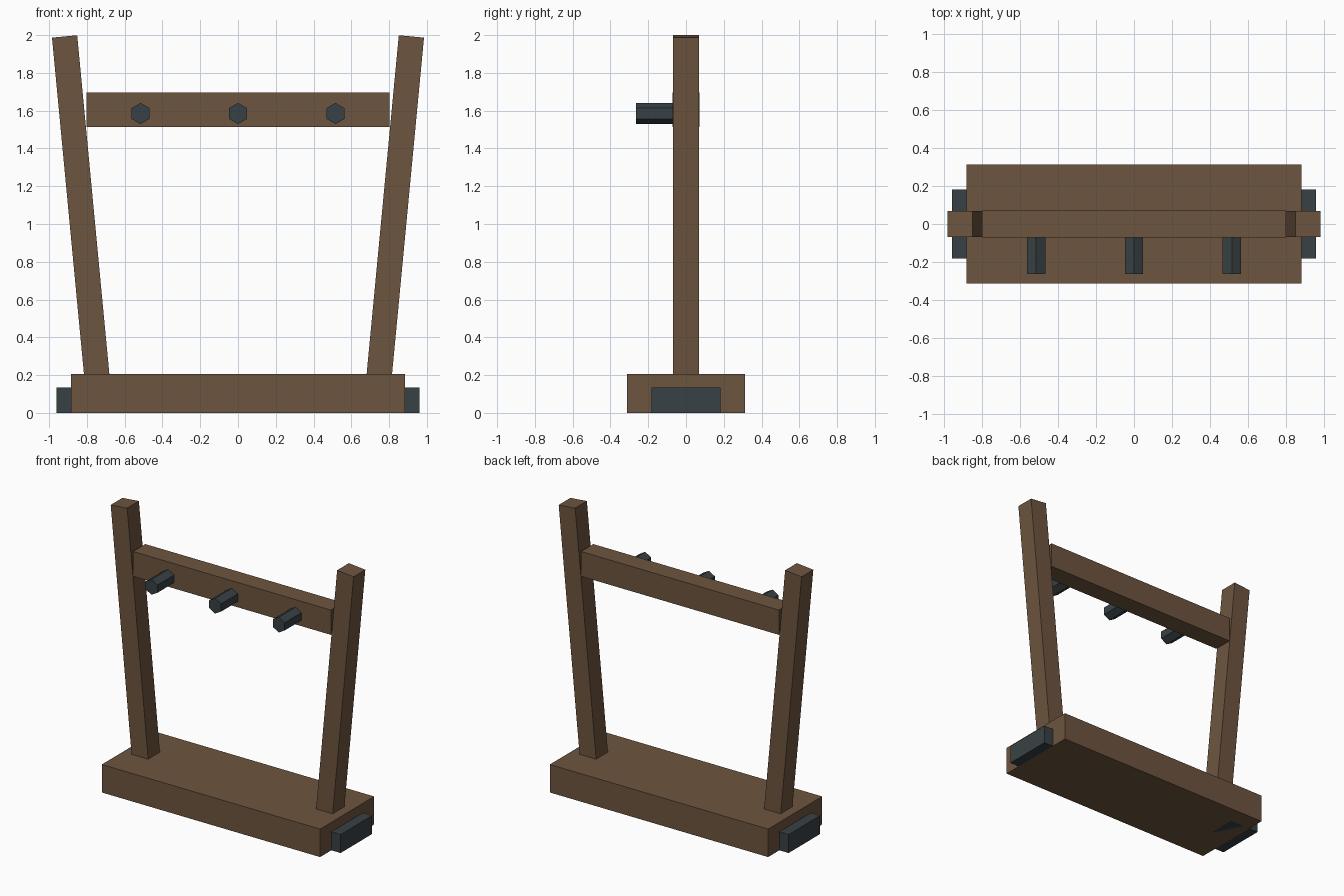
import bpy, math
from mathutils import Vector

if "Cube" in bpy.data.objects:
    bpy.data.objects.remove(bpy.data.objects["Cube"])


def material(name, color):
    m = bpy.data.materials.new(name)
    m.diffuse_color = (*color, 1)
    m.use_nodes = True
    m.node_tree.nodes["Principled BSDF"].inputs["Base Color"].default_value = m.diffuse_color
    return m


wood = material("wood", (0.155, 0.09, 0.05))
iron = material("iron", (0.04, 0.053, 0.058))


def box(name, center, size, mat, tilt=0):
    bpy.ops.mesh.primitive_cube_add(size=1, location=center)
    o = bpy.context.object
    o.name = name
    o.scale = size
    o.rotation_euler.y = tilt
    o.data.materials.append(mat)
    return o


# Base plank and crossbar
box("base", (0, 0, 0.1025), (1.77, 0.626, 0.205), wood)
box("crossbar", (0, 0, 1.605), (1.604, 0.142, 0.182), wood)

for s, side in ((-1, "left"), (1, "right")):
    # End foot, sunk into the base
    box(side + "_foot", (s * 0.84, 0, 0.0675), (0.24, 0.366, 0.135), iron)
    # Post leaning outward
    bottom, top = Vector((s * 0.743, 0, 0.15)), Vector((s * 0.918, 0, 1.993))
    d = top - bottom
    box(side + "_post", (bottom + top) / 2, (0.134, 0.136, d.length), wood,
        math.atan2(d.x, d.z))

# Hexagonal pegs on the front of the crossbar
for i in (-1, 0, 1):
    bpy.ops.mesh.primitive_cylinder_add(
        vertices=6, radius=0.056, depth=0.225,
        location=(i * 0.516, -0.1525, 1.585), rotation=(math.pi / 2, 0, 0))
    peg = bpy.context.object
    peg.name = f"peg_{i + 2}"
    peg.data.materials.append(iron)
